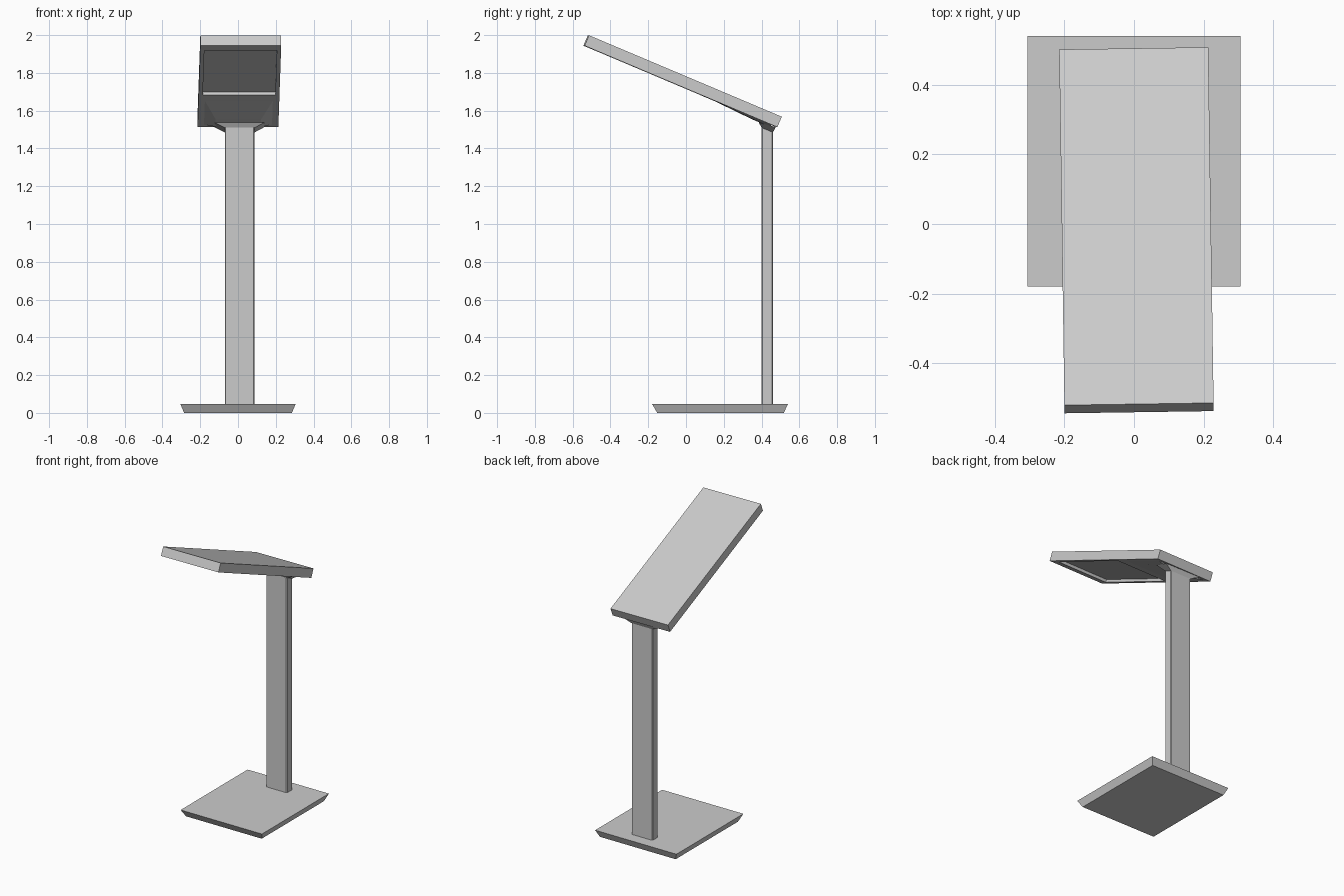
import bpy, bmesh, math
from mathutils import Matrix

if "Cube" in bpy.data.objects:
    bpy.data.objects.remove(bpy.data.objects["Cube"])


def rect(x0, x1, y0, y1, z0, z1=None):
    """Rectangular ring; height runs from z0 at y0 to z1 at y1."""
    z1 = z0 if z1 is None else z1
    return [(x0, y0, z0), (x1, y0, z0), (x1, y1, z1), (x0, y1, z1)]


def loft(name, rings, matrix=Matrix(), bevel=0.0):
    """Join rings with side walls, cap both ends."""
    bm = bmesh.new()
    loops = [[bm.verts.new(p) for p in r] for r in rings]
    for a, b in zip(loops, loops[1:]):
        for i in range(4):
            j = (i + 1) % 4
            bm.faces.new((a[i], a[j], b[j], b[i]))
    bm.faces.new(loops[0])
    bm.faces.new(loops[-1])
    bmesh.ops.recalc_face_normals(bm, faces=bm.faces[:])
    if bevel:
        upright = [e for e in bm.edges
                   if abs(e.verts[0].co.z - e.verts[1].co.z) > 0.5]
        bmesh.ops.bevel(bm, geom=upright, offset=bevel, segments=1,
                        affect='EDGES')
    mesh = bpy.data.meshes.new(name)
    bm.to_mesh(mesh)
    bm.free()
    ob = bpy.data.objects.new(name, mesh)
    ob.matrix_world = matrix
    bpy.context.collection.objects.link(ob)
    return ob


# Base plate, undercut towards the floor
loft("base_plate", [rect(-.285, .285, -.152, .518, 0),
                    rect(-.306, .306, -.18, .54, .048)])

# Upright post with slanted top
loft("post", [rect(-.07, .088, .40, .46, .045),
              rect(-.07, .088, .40, .46, 1.51, 1.485)], bevel=.005)

# Tilted head with a recessed panel in its underside
tilt = (Matrix.Translation((.007, -.018, 1.756))
        @ Matrix.Rotation(math.radians(.85), 4, 'Z')
        @ Matrix.Rotation(math.radians(-22.9), 4, 'X'))
L, W, H = .554, .214, .03
loft("head", [rect(-W, W, -L, L, H),
              rect(-W, W, -L, L, -H),
              rect(-W + .022, W - .022, -L + .065, .116, -H),
              rect(-W + .022, W - .022, -L + .065, .116, -H + .018)], tilt)

# Shallow tapered swelling under the head
loft("head_swelling", [rect(-.19, .19, .16, .52, -H + .002),
                       rect(-.12, .12, .42, .52, -H - .012)], tilt)

# Flared collar between post and head
loft("collar", [rect(-.07, .088, .40, .46, 1.51, 1.485),
                rect(-.125, .14, .385, .475, 1.538, 1.513)])
